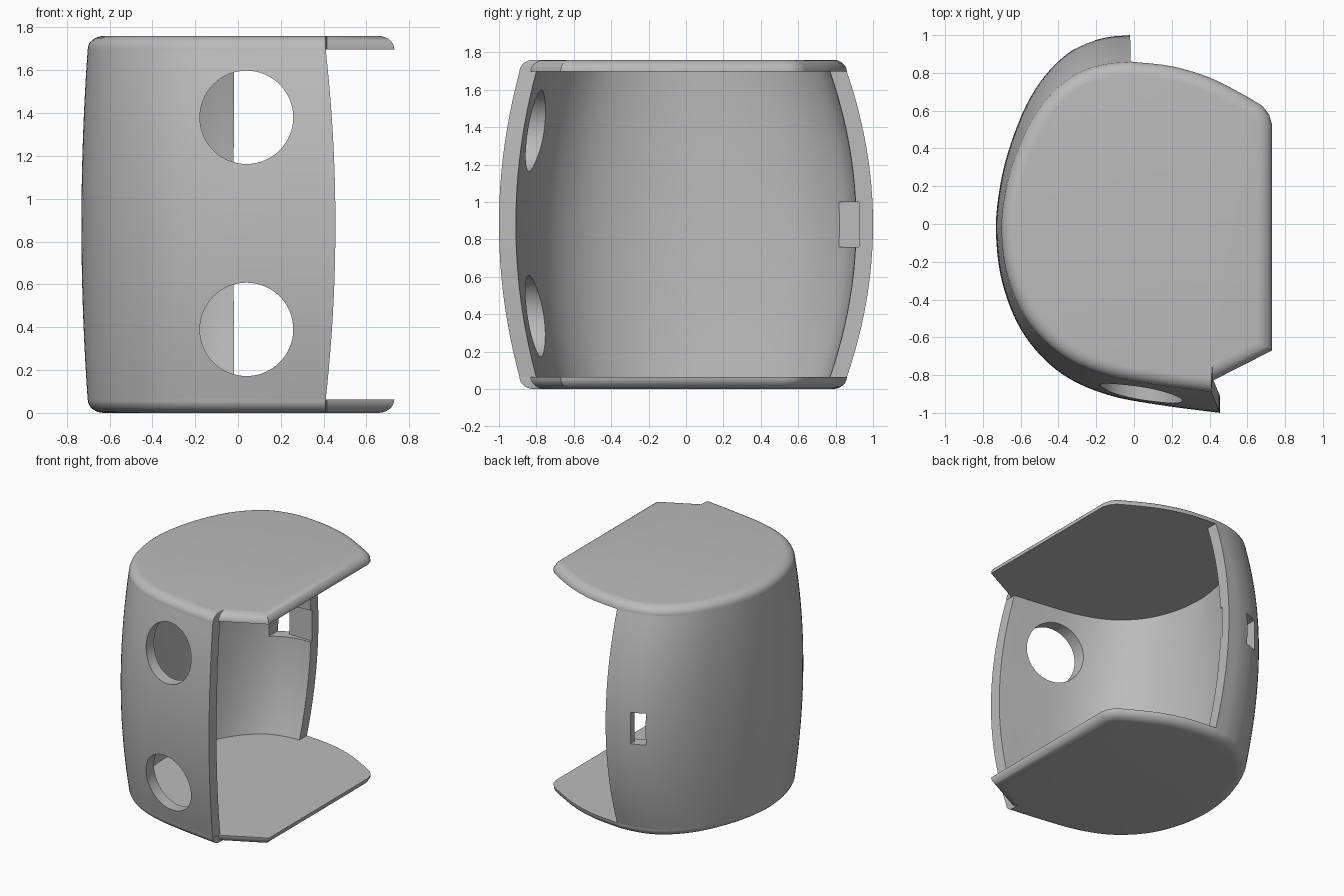
import bpy, bmesh, math
from mathutils import Vector

if "Cube" in bpy.data.objects:
    bpy.data.objects.remove(bpy.data.objects["Cube"])

HEIGHT = 1.76
PLATE = 0.063
WALL = 0.09
MID = HEIGHT / 2

grey = bpy.data.materials.new("plain_grey")
grey.use_nodes = True
colour = (0.5, 0.5, 0.5, 1)
grey.diffuse_color = colour
grey.node_tree.nodes["Principled BSDF"].inputs["Base Color"].default_value = colour

# Widest outline of the curved wall, from the back end round to the front end
BELLY = [Vector(p) for p in (
    (-.02, 1), (-.16, .985), (-.31, .93), (-.45, .81), (-.57, .63),
    (-.67, .37), (-.72, .13), (-.73, -.07), (-.7, -.3), (-.62, -.52),
    (-.5, -.69), (-.34, -.82), (-.12, -.91), (.15, -.96), (.455, -1))]


def smooth_path(points, steps=5):
    """Catmull-Rom curve through the points."""
    ext = [2 * points[0] - points[1]] + points + [2 * points[-1] - points[-2]]
    path = []
    for a, b, c, d in zip(ext, ext[1:], ext[2:], ext[3:]):
        for i in range(steps):
            t = i / steps
            path.append(b + (c - a) * t / 2 + (a - b * 2.5 + c * 2 - d / 2) * t * t
                        + ((b - c) * 3 + d - a) * t ** 3 / 2)
    return path + [points[-1]]


def normals(path, closed):
    """Outward normals of a counterclockwise path, mitred at corners."""
    n, out = len(path), []
    for i, p in enumerate(path):
        before = path[i - 1] if closed or i else p
        after = path[(i + 1) % n] if closed or i < n - 1 else p
        sides = [Vector((d.y, -d.x)).normalized() for d in (p - before, after - p) if d.length]
        m = sum(sides, Vector((0, 0))).normalized()
        out.append(m / max(m.dot(sides[0]), 0.6))
    return out


def narrow(p):
    """Take a point of the belly outline in to the end plates."""
    return Vector((p.x * (.96 if p.x < 0 else .9), p.y * (.86 if p.y > 0 else .89)))


def loft(name, rings):
    """Closed solid through a stack of rings of 3D points."""
    bm = bmesh.new()
    rows = [[bm.verts.new(p) for p in ring] for ring in rings]
    n = len(rows[0])
    for low, high in zip(rows, rows[1:]):
        for i in range(n):
            j = (i + 1) % n
            bm.faces.new((low[i], low[j], high[j], high[i]))
    bm.faces.new(rows[0][::-1])
    bm.faces.new(rows[-1])
    bmesh.ops.recalc_face_normals(bm, faces=bm.faces)
    mesh = bpy.data.meshes.new(name)
    bm.to_mesh(mesh)
    bm.free()
    mesh.materials.append(grey)
    obj = bpy.data.objects.new(name, mesh)
    bpy.context.collection.objects.link(obj)
    return obj


def cut(target, cutter):
    """Subtract a cutter from the target, then discard it."""
    cutter.hide_render = True
    cutter.data.materials.append(grey)
    mod = target.modifiers.new("opening", 'BOOLEAN')
    mod.operation = 'DIFFERENCE'
    mod.solver = 'EXACT'
    mod.object = cutter
    bpy.context.view_layer.objects.active = target
    bpy.ops.object.modifier_apply(modifier=mod.name)
    bpy.data.objects.remove(cutter)


def box_cutter(x, y, z):
    bpy.ops.mesh.primitive_cube_add(size=1, location=[sum(r) / 2 for r in (x, y, z)])
    obj = bpy.context.object
    obj.scale = [r[1] - r[0] for r in (x, y, z)]
    bpy.ops.object.transform_apply(location=False, rotation=False)
    return obj


belly = smooth_path(BELLY)
rim = [narrow(p) for p in belly]

# Barrelled wall, open on one side
rings = []
levels = 24
for k in range(levels + 1):
    s = 2 * k / levels - 1
    z = MID + s * (MID - PLATE)
    outer = [a.lerp(b, s * s) for a, b in zip(belly, rim)]
    norm = normals(outer, False)
    norm[0], norm[-1] = Vector((0, 1)), Vector((0, -1))
    inner = [p - m * WALL for p, m in zip(outer, norm)]
    inner[-2].x = min(inner[-2].x, inner[-1].x - .02)
    rings.append([(p.x, p.y, z) for p in outer + inner[::-1]])
wall = loft("curved_wall", rings)

# Two round openings in the front
for z in (.39, 1.38):
    bpy.ops.mesh.primitive_cylinder_add(vertices=64, radius=.218, depth=.8,
                                        location=(.04, -.9, z), rotation=(math.pi / 2, 0, 0))
    cut(wall, bpy.context.object)

# Latch pocket inside the back end, with a slot through to the outside
cut(wall, box_cutter((-.31, .1), (.7, .925), (.76, 1)))
cut(wall, box_cutter((-.31, -.21), (.7, 1.2), (.76, 1)))

# End plates with rounded outer edges
open_side = [Vector(p) for p in ((.73, -.67), (.73, .53), (.715, .58), (.68, .625))]
back_edge = smooth_path([Vector(p) for p in ((.68, .625), (.57, .69), (.4, .775), (.2, .835), (-.02, .86))])
outline = rim + [Vector((.415, -.83))] + open_side + back_edge[1:-1]
norm = normals(outline, True)
corner = len(rim)
norm[corner - 1], norm[corner] = Vector((0, -1)), Vector((0, -1.1))

for name, top in (("bottom_plate", False), ("top_plate", True)):
    rings = []
    for k in range(9):
        a = math.pi / 2 * k / 8
        inset = .075 * (1 - math.cos(a))
        z = HEIGHT - PLATE + PLATE * math.sin(a)
        if not top:
            z = HEIGHT - z
        rings.append([(p.x - m.x * inset, p.y - m.y * inset, z) for p, m in zip(outline, norm)])
    loft(name, rings)

# Smooth curves, crisp cut edges
for name in ("curved_wall", "bottom_plate", "top_plate"):
    bpy.ops.object.select_all(action='DESELECT')
    obj = bpy.data.objects[name]
    obj.select_set(True)
    bpy.context.view_layer.objects.active = obj
    bpy.ops.object.shade_smooth_by_angle(angle=math.radians(32))
